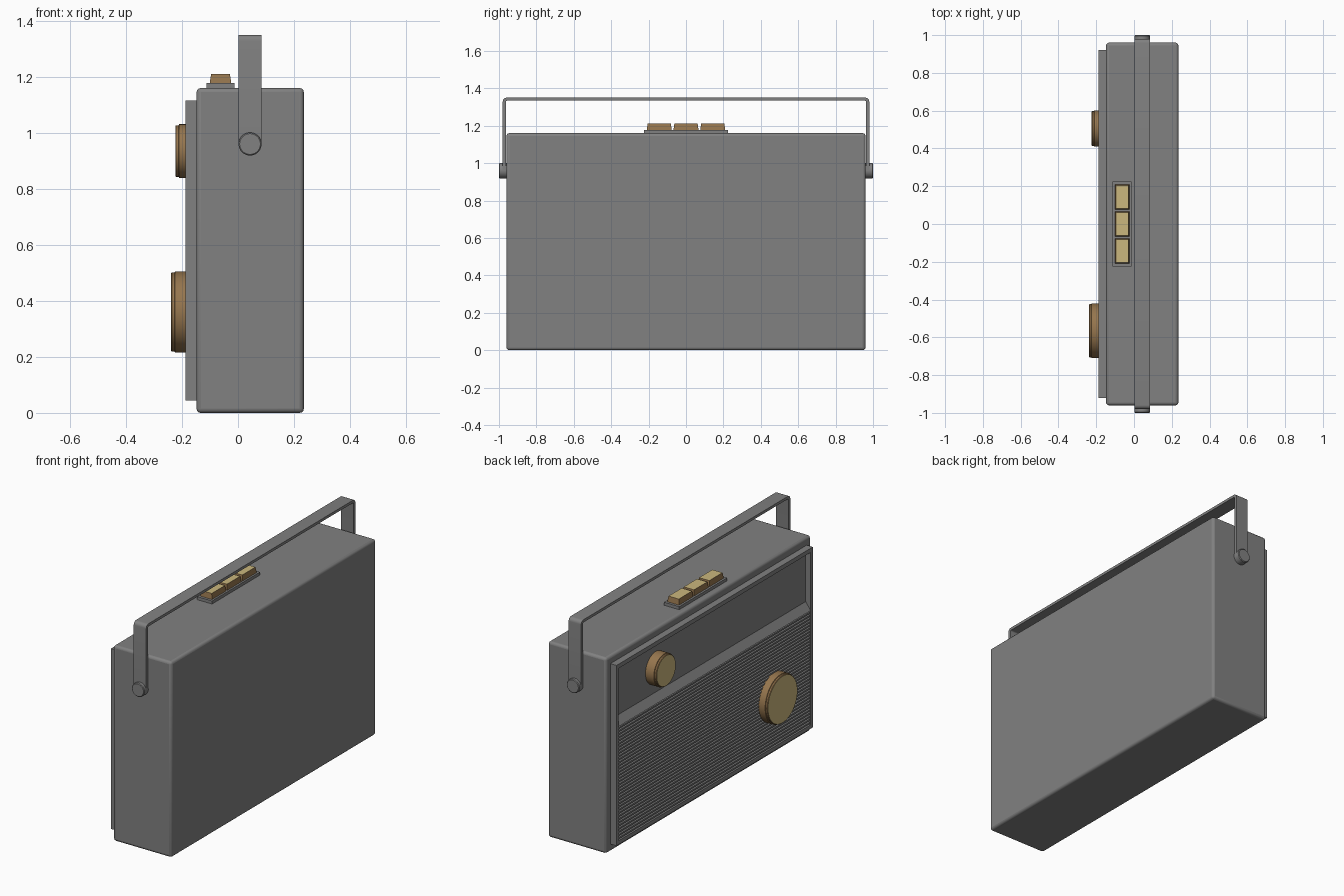
import bpy, bmesh, math
from mathutils import Vector

if "Cube" in bpy.data.objects:
    bpy.data.objects.remove(bpy.data.objects["Cube"])


def material(name, rgb):
    m = bpy.data.materials.new(name)
    m.diffuse_color = (*rgb, 1)
    m.use_nodes = True
    m.node_tree.nodes["Principled BSDF"].inputs["Base Color"].default_value = m.diffuse_color
    return m


GREY = material("grey casing", (0.22, 0.22, 0.22))
TAN = material("light tan", (0.597, 0.474, 0.205))
BROWN = material("brown edge", (0.305, 0.181, 0.076))


def finish(name, bm, mats=(GREY,), rule=None, bevel=0, smooth=False):
    """Turn a bmesh into an object; rule picks the material index of a face."""
    bmesh.ops.recalc_face_normals(bm, faces=bm.faces)
    bm.normal_update()
    if rule:
        for f in bm.faces:
            f.material_index = rule(f)
    me = bpy.data.meshes.new(name)
    bm.to_mesh(me)
    bm.free()
    for m in mats:
        me.materials.append(m)
    ob = bpy.data.objects.new(name, me)
    bpy.context.collection.objects.link(ob)
    if bevel:
        mod = ob.modifiers.new("bevel", 'BEVEL')
        mod.width, mod.segments = bevel, 3
    if smooth:
        bpy.ops.object.select_all(action='DESELECT')
        ob.select_set(True)
        bpy.context.view_layer.objects.active = ob
        bpy.ops.object.shade_smooth_by_angle(angle=math.radians(35))
    return ob


def box(name, x, y, z, taper=0, **kw):
    """Box from (min, max) ranges; the top shrinks by taper on each side."""
    bm = bmesh.new()
    bmesh.ops.create_cube(bm, size=1)
    for v in bm.verts:
        t = taper if v.co.z > 0 else 0
        sx, sy = (math.copysign(1, v.co.x), math.copysign(1, v.co.y))
        v.co = Vector((sum(x) / 2 + sx * ((x[1] - x[0]) / 2 - t),
                       sum(y) / 2 + sy * ((y[1] - y[0]) / 2 - t),
                       z[1] if v.co.z > 0 else z[0]))
    return finish(name, bm, **kw)


def extrude(name, points, offset, **kw):
    """Closed outline of 3D points pushed along offset."""
    bm = bmesh.new()
    face = bm.faces.new([bm.verts.new(p) for p in points])
    res = bmesh.ops.extrude_face_region(bm, geom=[face], use_keep_orig=True)
    verts = [g for g in res["geom"] if isinstance(g, bmesh.types.BMVert)]
    bmesh.ops.translate(bm, vec=offset, verts=verts)
    return finish(name, bm, **kw)


def lathe(name, profile, centre, axis, steps=64, **kw):
    """Spin (radius, distance) points round an axis into a closed solid."""
    bm = bmesh.new()
    q = Vector((0, 0, 1)).rotation_difference(Vector(axis))
    rings = []
    for r, d in profile:
        ring = []
        for i in range(steps):
            a = math.tau * i / steps
            p = q @ Vector((r * math.cos(a), r * math.sin(a), d))
            ring.append(bm.verts.new(p + Vector(centre)))
        rings.append(ring)
    for a, b in zip(rings, rings[1:]):
        for i in range(steps):
            j = (i + 1) % steps
            bm.faces.new((a[i], a[j], b[j], b[i]))
    bm.faces.new(rings[0])
    bm.faces.new(rings[-1])
    return finish(name, bm, smooth=True, **kw)


# Main case
box("case", (-0.148, 0.235), (-0.96, 0.96), (0, 1.16), bevel=0.015, smooth=True)

# Front panel: profile with rims, ribbed grille, sloped ledge and dial recess
BACK, FRONT = -0.145, -0.188
outline = [(BACK, 0.045), (FRONT, 0.045), (FRONT, 0.068), (-0.176, 0.068)]
ribs, z0, z1 = 36, 0.07, 0.742
pitch = (z1 - z0) / ribs
for i in range(ribs):
    z = z0 + i * pitch
    outline += [(-0.178, z), (-0.185, z + 0.25 * pitch), (-0.185, z + 0.75 * pitch)]
outline += [(-0.178, z1), (FRONT, 0.745), (-0.155, 0.79), (-0.155, 1.09),
            (FRONT, 1.09), (FRONT, 1.115), (BACK, 1.115)]
extrude("front_panel", [(x, -0.9, z) for x, z in outline], (0, 1.8, 0))
for side, y in (("left", 0.9), ("right", -0.92)):
    box(f"panel_{side}_rim", (FRONT, BACK), (y, y + 0.02), (0.045, 1.115))


# Knobs: brown edge, light face
def knob(name, y, z, r, base, tip):
    h = base - tip
    prof = [(r, 0), (r, h - 0.014), (r - 0.004, h - 0.012),
            (r - 0.004, h - 0.003), (r - 0.007, h)]
    lathe(name, prof, (base, y, z), (-1, 0, 0), mats=(BROWN, TAN),
          rule=lambda f: int(f.normal.x < -0.95))


knob("volume_knob", 0.505, 0.935, 0.096, -0.15, -0.224)
knob("tuning_knob", -0.565, 0.36, 0.145, -0.17, -0.239)

# Push buttons on their plate
box("button_plate", (-0.113, -0.013), (-0.225, 0.225), (1.15, 1.178))
for i in (-1, 0, 1):
    y = i * 0.143
    box(f"button_{i + 2}", (-0.102, -0.023), (y - 0.068, y + 0.068),
        (1.17, 1.211), taper=0.006, mats=(BROWN, TAN),
        rule=lambda f: int(f.normal.z > 0.9))

# Carrying handle: flat strap bent over the case
def arch(y, top, r):
    pts = [(y, 0.96)]
    for k in range(7):
        a = math.pi / 2 * k / 6
        pts.append((y - r + r * math.cos(a), top - r + r * math.sin(a)))
    return pts + [(-p, q) for p, q in reversed(pts)]


strap = arch(0.98, 1.35, 0.022) + arch(0.963, 1.334, 0.008)[::-1]
extrude("handle", [(0.002, y, z) for y, z in strap], (0.082, 0, 0), smooth=True)

# Handle pivots
for name, s in (("left", 1), ("right", -1)):
    lathe(f"handle_pivot_{name}", [(0.041, 0), (0.041, 0.046), (0.037, 0.05)],
          (0.043, 0.95 * s, 0.96), (0, s, 0), steps=48)
